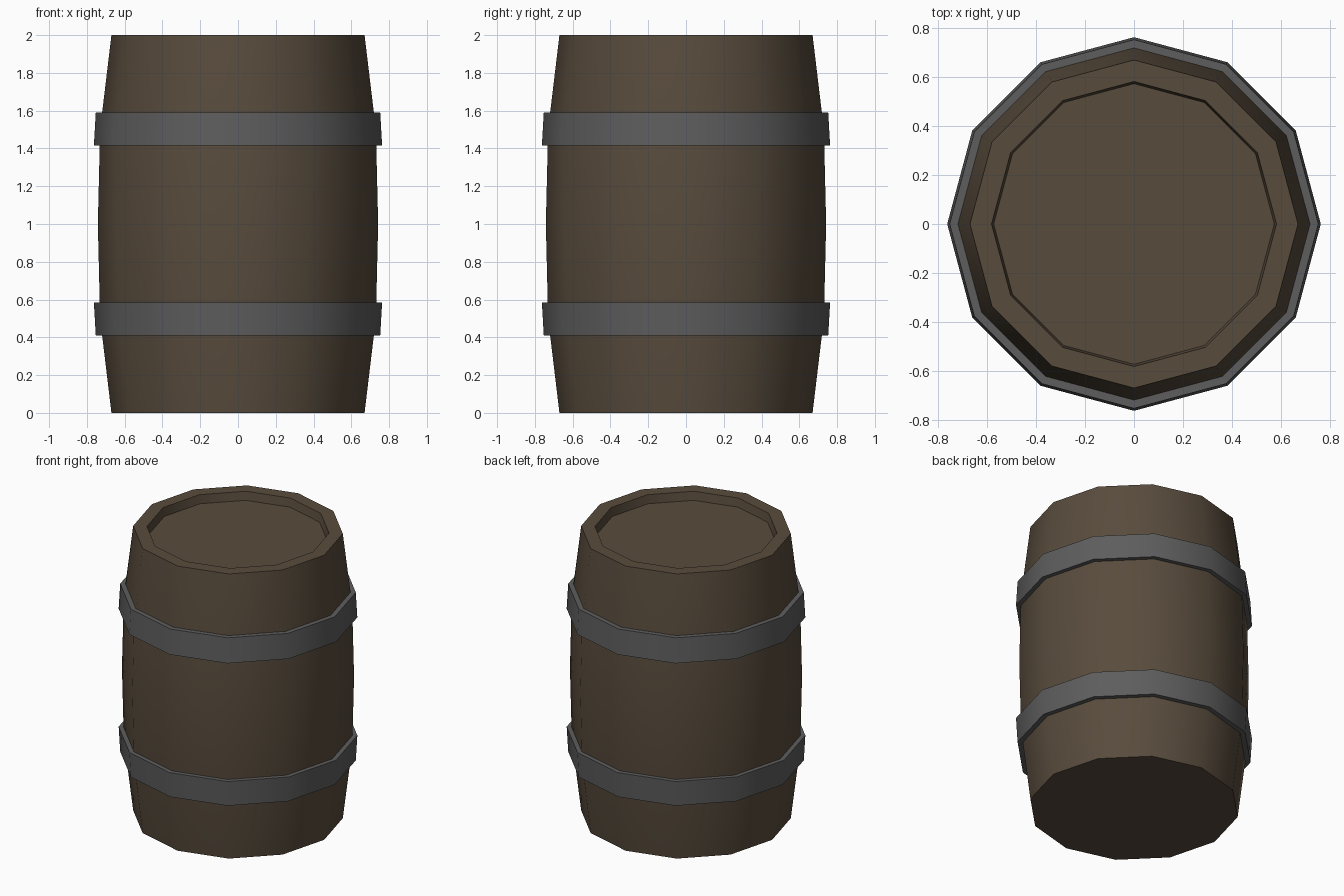
import bpy
import bmesh
import math

cube = bpy.data.objects.get("Cube")
if cube:
    bpy.data.objects.remove(cube, do_unlink=True)

SIDES = 12


def make_material(name, color):
    mat = bpy.data.materials.new(name)
    mat.use_nodes = True
    mat.diffuse_color = color
    mat.node_tree.nodes["Principled BSDF"].inputs["Base Color"].default_value = color
    return mat


def lathe(name, profile, mat, closed=False):
    """Turn a (radius, height) profile around z; open profiles get end caps."""
    bm = bmesh.new()
    rings = []
    for radius, z in profile:
        rings.append([bm.verts.new((radius * math.cos(math.tau * i / SIDES),
                                    radius * math.sin(math.tau * i / SIDES), z))
                      for i in range(SIDES)])
    pairs = list(zip(rings, rings[1:]))
    if closed:
        pairs.append((rings[-1], rings[0]))
    else:
        bm.faces.new(rings[0])
        bm.faces.new(rings[-1])
    for low, high in pairs:
        for i in range(SIDES):
            j = (i + 1) % SIDES
            bm.faces.new((low[i], low[j], high[j], high[i]))
    bmesh.ops.recalc_face_normals(bm, faces=bm.faces)
    mesh = bpy.data.meshes.new(name)
    bm.to_mesh(mesh)
    bm.free()
    mesh.materials.append(mat)
    obj = bpy.data.objects.new(name, mesh)
    bpy.context.collection.objects.link(obj)
    bpy.ops.object.select_all(action="DESELECT")
    obj.select_set(True)
    bpy.context.view_layer.objects.active = obj
    bpy.ops.object.shade_smooth_by_angle(angle=math.radians(40))
    return obj


wood = make_material("dark wood", (0.098, 0.071, 0.046, 1))
iron = make_material("dark iron", (0.11, 0.11, 0.11, 1))

# Bulging barrel body with a recessed lid
lathe("barrel_body", [(0.67, 0), (0.73, 0.5), (0.742, 1), (0.73, 1.5), (0.67, 2),
                      (0.582, 2), (0.573, 1.94)], wood)

# Two hoops, each wider on the edge nearest the middle
for name, side in (("lower_hoop", -1), ("upper_hoop", 1)):
    section = [(0.763, 0.415), (0.753, 0.59), (0.70, 0.59), (0.70, 0.415)]
    lathe(name, [(r, 1 + side * h) for r, h in section], iron, closed=True)
